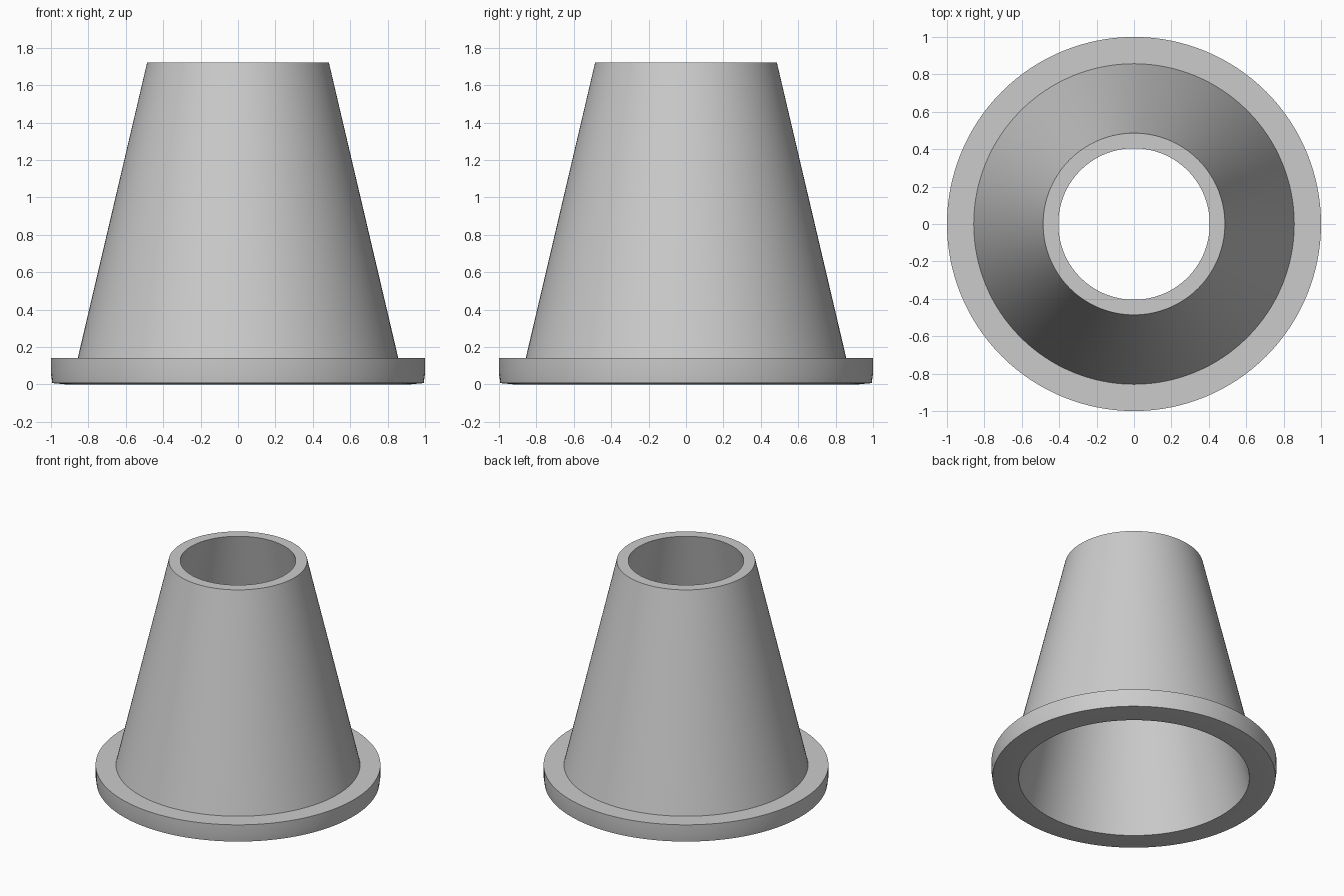
import bpy
import bmesh
import math

SEGMENTS = 128

cube = bpy.data.objects.get("Cube")
if cube:
    bpy.data.objects.remove(cube, do_unlink=True)

grey = bpy.data.materials.new("light_grey")
grey.use_nodes = True
grey.diffuse_color = (0.6, 0.6, 0.6, 1)
grey.node_tree.nodes["Principled BSDF"].inputs["Base Color"].default_value = (0.6, 0.6, 0.6, 1)


def lathe(name, profile):
    """Spin a closed radius/height profile around the z axis."""
    bm = bmesh.new()
    verts = [bm.verts.new((r, 0, z)) for r, z in profile]
    edges = [bm.edges.new((a, b)) for a, b in zip(verts, verts[1:] + verts[:1])]
    bmesh.ops.spin(bm, geom=verts + edges, cent=(0, 0, 0), axis=(0, 0, 1),
                   angle=math.tau, steps=SEGMENTS, use_merge=True)
    bmesh.ops.remove_doubles(bm, verts=bm.verts, dist=1e-5)
    bmesh.ops.recalc_face_normals(bm, faces=bm.faces)
    mesh = bpy.data.meshes.new(name)
    bm.to_mesh(mesh)
    bm.free()
    mesh.materials.append(grey)
    obj = bpy.data.objects.new(name, mesh)
    bpy.context.collection.objects.link(obj)
    bpy.ops.object.select_all(action="DESELECT")
    obj.select_set(True)
    bpy.context.view_layer.objects.active = obj
    bpy.ops.object.shade_smooth_by_angle(angle=math.radians(30))
    return obj


# Hollow tapered sleeve and its flange, with a slightly relieved underside
lathe("flanged_cone", [
    (0.81, 0.0), (0.92, 0.0), (0.993, 0.007), (1.0, 0.06), (1.0, 0.14),
    (0.857, 0.14), (0.486, 1.72), (0.405, 1.72),
])
